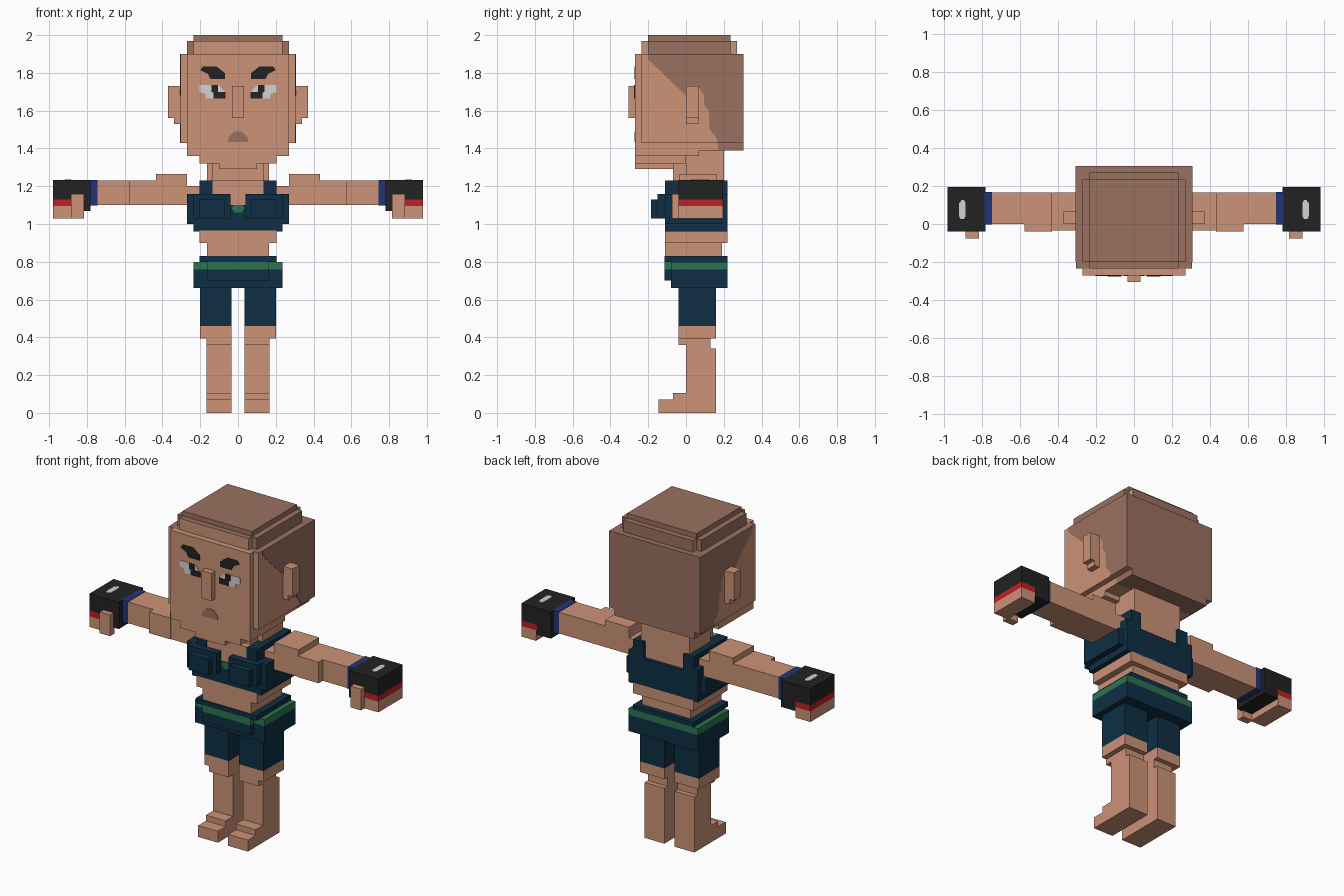
import bpy, bmesh
from mathutils import Vector


def material(name, rgb):
    m = bpy.data.materials.new(name)
    lin = [((c / 255 + 0.055) / 1.055) ** 2.4 if c > 10 else c / 255 / 12.92 for c in rgb]
    m.diffuse_color = (*lin, 1)
    return m


SKIN = material("skin", (204, 147, 120))
HAIR = material("short_hair", (154, 113, 96))
NAVY = material("navy_cloth", (14, 47, 68))
GREEN = material("green_trim", (44, 116, 80))
BLACK = material("black", (34, 34, 34))
WHITE = material("white", (210, 210, 210))
RED = material("red_trim", (192, 30, 35))
BLUE = material("blue_cuff", (36, 52, 120))


def finish(name, bm, mats):
    bmesh.ops.recalc_face_normals(bm, faces=bm.faces)
    me = bpy.data.meshes.new(name)
    bm.to_mesh(me)
    bm.free()
    for m in mats:
        me.materials.append(m)
    ob = bpy.data.objects.new(name, me)
    bpy.context.collection.objects.link(ob)
    return ob


def blocks(name, mat, *boxes, pair=False):
    """Blocks given as x0, x1, y0, y1, z0, z1; pair also adds the x mirror."""
    bm = bmesh.new()
    for b in boxes:
        spans = [(b[0], b[1])] + ([(-b[1], -b[0])] if pair else [])
        for x0, x1 in spans:
            vs = bmesh.ops.create_cube(bm, size=1)["verts"]
            for v in vs:
                v.co = Vector((x1 if v.co.x > 0 else x0,
                               b[3] if v.co.y > 0 else b[2],
                               b[5] if v.co.z > 0 else b[4]))
    return finish(name, bm, [mat])


def plate(name, mat, pts, place, step, pair=False):
    """Thin extruded outline; place maps a 2D point to 3D."""
    bm = bmesh.new()
    for s in ((1, -1) if pair else (1,)):
        f = bm.faces.new([bm.verts.new(place(a, b)) for a, b in pts])
        ext = bmesh.ops.extrude_face_region(bm, geom=[f])["geom"]
        bmesh.ops.translate(bm, vec=step, verts=[g for g in ext if isinstance(g, bmesh.types.BMVert)])
        if s == 1 and pair:
            for v in bm.verts:
                v.co.x *= -1
    return finish(name, bm, [mat])


# Head: stepped skull, with hair painted on top and back faces
skull = blocks("head", SKIN,
               (-.305, .305, -.235, .305, 1.43, 1.90),
               (-.235, .235, -.235, .27, 1.90, 1.97),
               (-.27, .27, -.235, .17, 1.39, 1.43))
skull.data.materials.append(HAIR)
for p in skull.data.polygons:
    if p.normal.z > .5 or p.normal.y > .5:
        p.material_index = 1
blocks("crown_hair", HAIR,
       (-.27, .27, -.20, .235, 1.90, 1.97),
       (-.235, .235, -.20, .235, 1.97, 2.0))
blocks("nape_hair", HAIR, (-.27, .27, .17, .305, 1.39, 1.43))
blocks("face", SKIN,
       (-.27, .27, -.27, -.235, 1.36, 1.90),
       (-.27, .27, -.24, .07, 1.36, 1.39),
       (-.205, .205, -.27, .0, 1.32, 1.36),
       (-.10, .10, -.27, -.07, 1.29, 1.32))
plate("side_hair", HAIR,
      [(-.20, 1.90), (-.20, 1.87), (0, 1.68), (.07, 1.72), (.095, 1.68), (.095, 1.63),
       (.12, 1.60), (.125, 1.50), (.165, 1.45), (.165, 1.43), (.305, 1.43), (.305, 1.90)],
      lambda a, b: (.303, a, b), (.005, 0, 0), pair=True)
blocks("ears", SKIN, (.30, .37, 0, .065, 1.56, 1.73), (.30, .34, 0, .065, 1.53, 1.56), pair=True)
blocks("nose", SKIN, (-.033, .033, -.305, -.27, 1.56, 1.73))


# Painted face details as thin plates
def on_face(depth):
    return lambda a, b: (a, depth, b)


OUT = (0, -.004, 0)
plate("eyebrows", BLACK,
      [(.20, 1.815), (.185, 1.835), (.115, 1.835), (.07, 1.80), (.07, 1.767), (.145, 1.767), (.16, 1.795)],
      on_face(-.269), OUT, pair=True)
plate("eye_whites", WHITE,
      [(.205, 1.735), (.10, 1.735), (.07, 1.70), (.07, 1.665), (.17, 1.665), (.175, 1.69), (.205, 1.70)],
      on_face(-.269), OUT, pair=True)
plate("pupils", BLACK,
      [(.105, 1.735), (.105, 1.70), (.065, 1.70), (.065, 1.665), (.13, 1.665), (.13, 1.695),
       (.14, 1.70), (.14, 1.735)],
      on_face(-.271), OUT, pair=True)
plate("mouth", HAIR,
      [(-.055, 1.435), (.055, 1.435), (.05, 1.46), (.02, 1.49), (-.02, 1.49), (-.05, 1.46)],
      on_face(-.269), OUT)

# Neck and bare upper chest
blocks("neck", SKIN,
       (-.135, .135, -.07, .17, 1.20, 1.39),
       (-.165, .165, 0, .20, 1.23, 1.39))
blocks("upper_chest", SKIN, (-.136, .136, -.107, .20, 1.05, 1.23))
blocks("midriff", SKIN,
       (-.165, .165, -.11, .19, .80, .93),
       (-.205, .205, -.11, .22, .90, .965))

# Cropped top
blocks("top_body", NAVY,
       (-.235, .235, -.11, .22, .96, 1.10),
       (-.205, .205, .19, .22, 1.10, 1.13),
       (-.27, .27, -.08, .19, 1.0, 1.10))
blocks("top_straps", NAVY,
       (.135, .205, -.11, .22, 1.10, 1.23),
       (.20, .27, -.11, -.035, 1.0, 1.16),
       (.20, .235, .165, .22, 1.10, 1.16), pair=True)
blocks("top_cups", NAVY,
       (.04, .235, -.15, -.10, 1.03, 1.16),
       (.07, .205, -.185, -.14, 1.03, 1.13), pair=True)
plate("top_emblem", GREEN,
      [(-.035, 1.085), (-.02, 1.10), (.02, 1.10), (.035, 1.085), (.02, 1.06), (-.02, 1.06)],
      on_face(-.109), OUT)

# Arms
blocks("arms", SKIN,
       (.20, .28, -.035, .165, 1.10, 1.20),
       (.27, .435, -.035, .165, 1.10, 1.265),
       (.43, .575, -.04, .165, 1.10, 1.23),
       (.57, .76, 0, .165, 1.10, 1.23), pair=True)
blocks("cuffs", BLUE, (.745, .785, -.003, .168, 1.097, 1.233), pair=True)

# Fingerless gloves and curled fingers
blocks("gloves", BLACK,
       (.78, .98, -.04, .195, 1.13, 1.233),
       (.78, .88, -.04, .195, 1.07, 1.13), pair=True)
blocks("glove_trim", RED, (.875, .98, -.04, .195, 1.095, 1.13), pair=True)
blocks("fingers", SKIN, (.88, .98, -.04, .195, 1.03, 1.095), pair=True)
blocks("thumbs", SKIN, (.815, .885, -.075, -.03, 1.03, 1.16), pair=True)
plate("glove_marks", WHITE,
      [(.885, .04), (.895, .025), (.91, .025), (.918, .04), (.918, .11), (.905, .125), (.892, .125), (.885, .11)],
      lambda a, b: (a, b, 1.232), (0, 0, .004), pair=True)

# Shorts with green waist stripe
blocks("shorts", NAVY,
       (-.205, .205, -.115, .22, .80, .83),
       (-.235, .235, -.08, .22, .66, .76),
       (-.165, .165, -.115, -.07, .70, .76))
blocks("waist_stripe", GREEN,
       (-.235, .235, -.08, .22, .76, .80),
       (-.165, .165, -.115, -.07, .76, .80))
blocks("short_legs", NAVY, (.035, .20, -.04, .16, .46, .67), pair=True)

# Legs and stepped feet
blocks("legs", SKIN,
       (.035, .20, -.04, .16, .395, .46),
       (.035, .168, -.04, .13, .36, .40),
       (.035, .168, 0, .13, .33, .37),
       (.035, .168, 0, .16, 0, .34), pair=True)
blocks("feet", SKIN,
       (.035, .168, -.07, .01, 0, .105),
       (.035, .168, -.145, -.06, 0, .07), pair=True)
